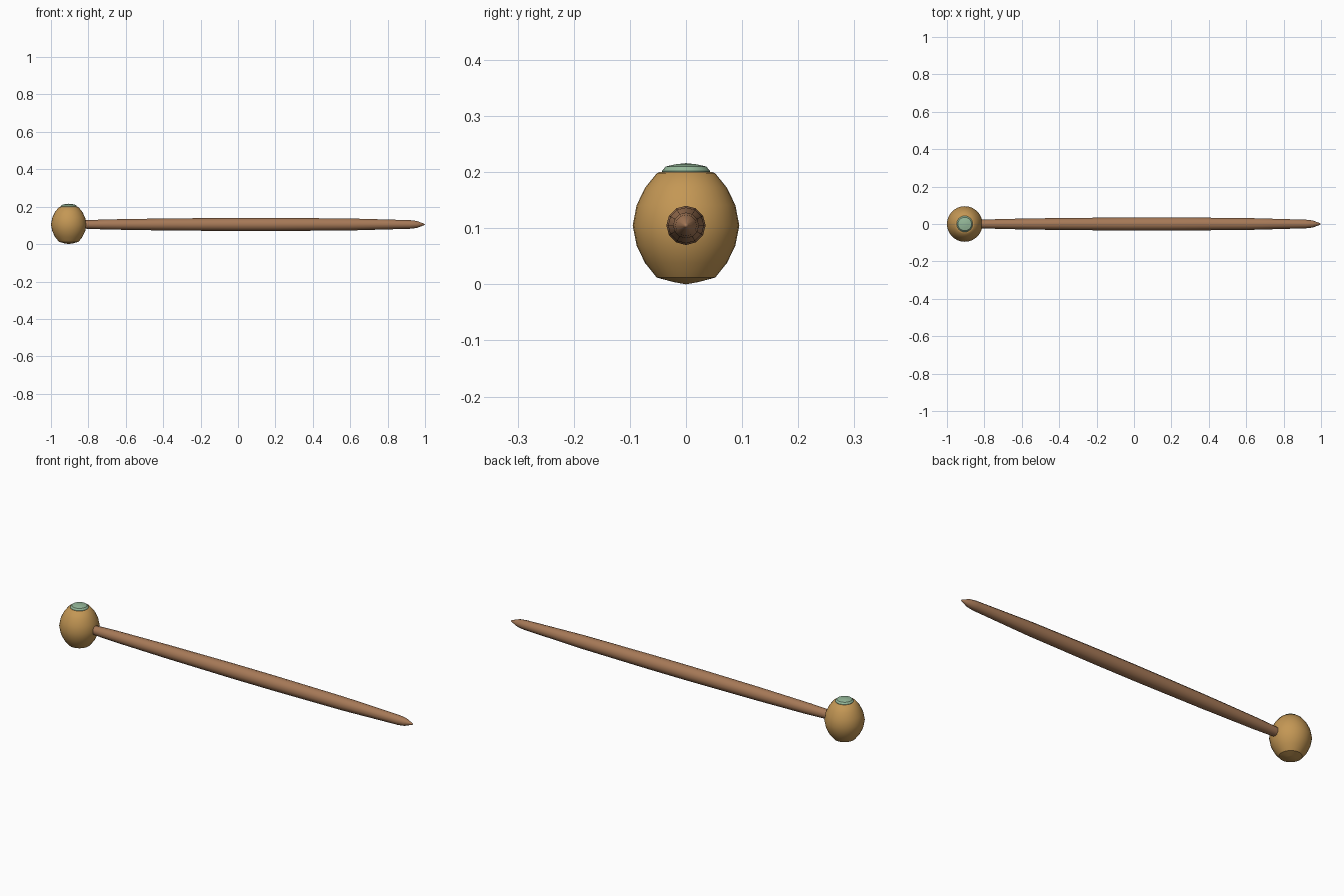
import bpy, bmesh, math
from mathutils import Matrix

if "Cube" in bpy.data.objects:
    bpy.data.objects.remove(bpy.data.objects["Cube"])


def material(name, color):
    m = bpy.data.materials.new(name)
    m.diffuse_color = (*color, 1)
    m.use_nodes = True
    m.node_tree.nodes["Principled BSDF"].inputs["Base Color"].default_value = m.diffuse_color
    return m


def lathe(name, profile, sides, mat, matrix):
    """Spin (radius, height) points around z, then place with matrix."""
    bm = bmesh.new()
    rings = []
    for r, h in profile:
        if r == 0:
            rings.append([bm.verts.new((0, 0, h))] * sides)
        else:
            rings.append([bm.verts.new((r * math.cos(2 * math.pi * i / sides),
                                        r * math.sin(2 * math.pi * i / sides), h))
                          for i in range(sides)])
    for a, b in zip(rings, rings[1:]):
        for i in range(sides):
            j = (i + 1) % sides
            bm.faces.new(list(dict.fromkeys((a[i], a[j], b[j], b[i]))))
    bmesh.ops.recalc_face_normals(bm, faces=bm.faces)
    bm.transform(matrix)
    me = bpy.data.meshes.new(name)
    bm.to_mesh(me)
    bm.free()
    me.materials.append(mat)
    ob = bpy.data.objects.new(name, me)
    bpy.context.collection.objects.link(ob)
    bpy.ops.object.select_all(action='DESELECT')
    ob.select_set(True)
    bpy.context.view_layer.objects.active = ob
    bpy.ops.object.shade_smooth_by_angle(angle=math.radians(35))
    return ob


ochre = material("ochre", (0.55, 0.31, 0.09))
wood = material("wood", (0.38, 0.19, 0.095))
green = material("pale_green", (0.30, 0.48, 0.32))

HEAD = Matrix.Translation((-0.905, 0, 0))
SHAFT = Matrix.Translation((0, 0, 0.105)) @ Matrix.Rotation(math.pi / 2, 4, 'Y')

# Rounded head with flattened ends
lathe("head", [(0, 0.0), (0.022, 0.004), (0.052, 0.012), (0.073, 0.038), (0.088, 0.069),
               (0.095, 0.105), (0.088, 0.141), (0.073, 0.172), (0.052, 0.198),
               (0.046, 0.2), (0, 0.2)], 32, ochre, HEAD)

# Shallow domed inlay on top of the head
lathe("top_inlay", [(0, 0.195), (0.043, 0.195), (0.043, 0.202), (0.036, 0.21),
                    (0.018, 0.214), (0, 0.216)], 24, green, HEAD)

# Slightly swollen shaft with a pointed tip
lathe("shaft", [(0, -0.86), (0.021, -0.86), (0.027, -0.7), (0.032, -0.4), (0.035, -0.02),
                (0.035, 0.2), (0.032, 0.6), (0.023, 0.92), (0.019, 0.955),
                (0.004, 0.995), (0, 1.0)], 12, wood, SHAFT)
